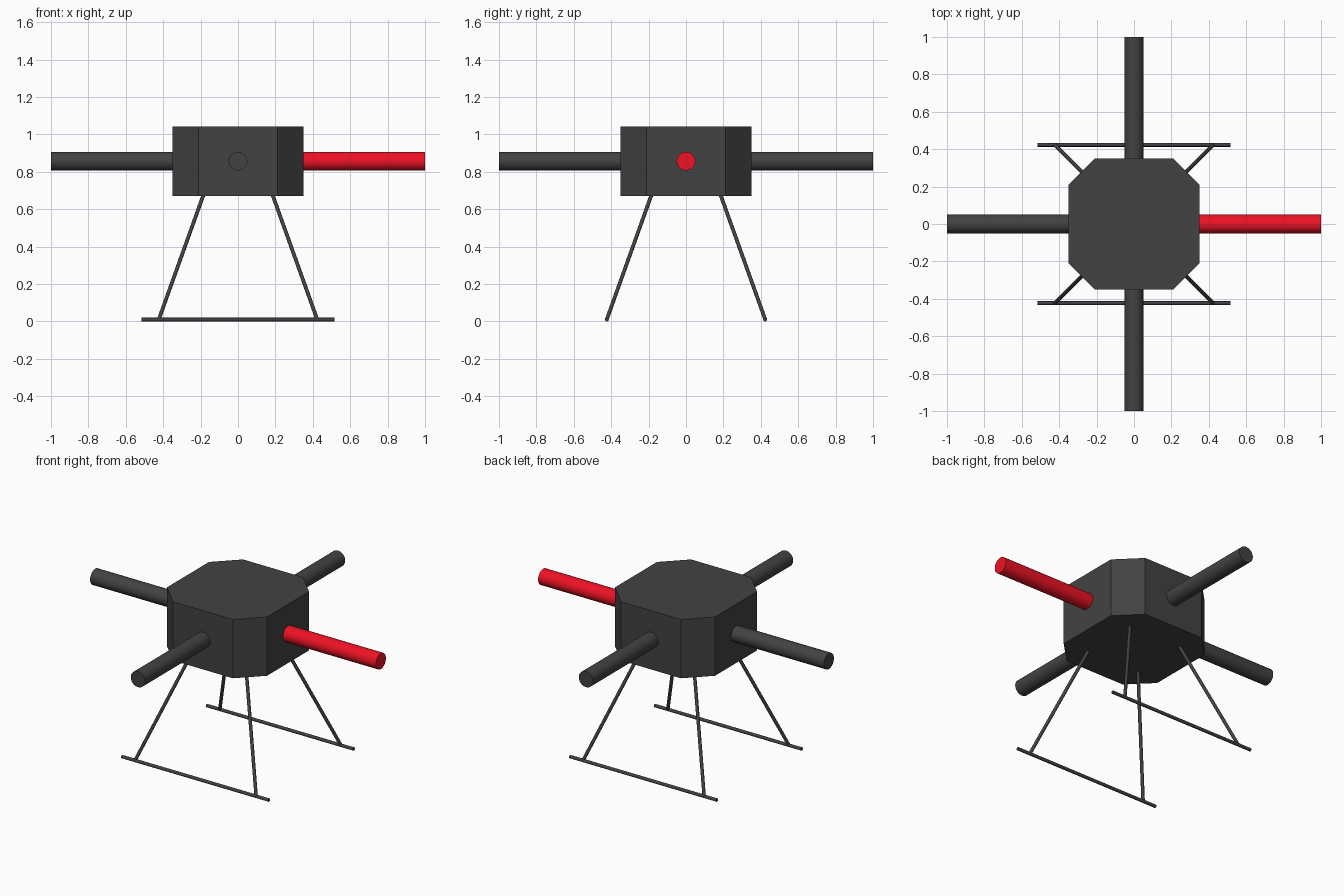
import bpy
import bmesh
from mathutils import Vector

if "Cube" in bpy.data.objects:
    bpy.data.objects.remove(bpy.data.objects["Cube"])


def material(name, color):
    mat = bpy.data.materials.new(name)
    mat.diffuse_color = color
    mat.use_nodes = True
    mat.node_tree.nodes["Principled BSDF"].inputs["Base Color"].default_value = mat.diffuse_color
    return mat


dark = material("dark_grey", (0.055, 0.055, 0.055, 1))
red = material("red", (0.85, 0.006, 0.018, 1))


def rod(name, start, end, radius, mat, sides=32):
    """Smooth cylinder between two points."""
    a, b = Vector(start), Vector(end)
    axis = b - a
    bpy.ops.mesh.primitive_cylinder_add(
        vertices=sides, radius=radius, depth=axis.length, location=(a + b) / 2,
        rotation=axis.to_track_quat('Z', 'Y').to_euler())
    obj = bpy.context.object
    obj.name = name
    obj.data.materials.append(mat)
    bpy.ops.object.shade_smooth_by_angle()
    return obj


# Body: square block with cut vertical corners
W, C, Z0, Z1 = 0.35, 0.21, 0.671, 1.043
outline = [(W, -C), (W, C), (C, W), (-C, W), (-W, C), (-W, -C), (-C, -W), (C, -W)]
bm = bmesh.new()
base = bm.faces.new([bm.verts.new((x, y, Z0)) for x, y in outline])
top = bmesh.ops.extrude_face_region(bm, geom=[base])["geom"]
bmesh.ops.translate(bm, vec=(0, 0, Z1 - Z0),
                    verts=[g for g in top if isinstance(g, bmesh.types.BMVert)])
if not base.is_valid or len(bm.faces) < 10:
    bm.faces.new([v for v in bm.verts if v.co.z < Z0 + 0.01])
bmesh.ops.recalc_face_normals(bm, faces=bm.faces)
mesh = bpy.data.meshes.new("body")
bm.to_mesh(mesh)
bm.free()
mesh.materials.append(dark)
bpy.context.collection.objects.link(bpy.data.objects.new("body", mesh))

# Four arms, the right one marked red
for name, dx, dy, mat in (("right_arm", 1, 0, red), ("left_arm", -1, 0, dark),
                          ("back_arm", 0, 1, dark), ("front_arm", 0, -1, dark)):
    rod(name, (dx * 0.33, dy * 0.33, 0.857), (dx, dy, 0.857), 0.05, mat)

# Landing gear: two skids, each on two splayed legs
for side, sy in (("front", -1), ("back", 1)):
    rod(side + "_skid", (-0.515, sy * 0.423, 0.01), (0.515, sy * 0.423, 0.01), 0.01, dark, 16)
    for end, sx in (("left", -1), ("right", 1)):
        rod(f"{side}_{end}_leg", (sx * 0.18, sy * 0.18, 0.69),
            (sx * 0.423, sy * 0.423, 0.012), 0.01, dark, 16)
